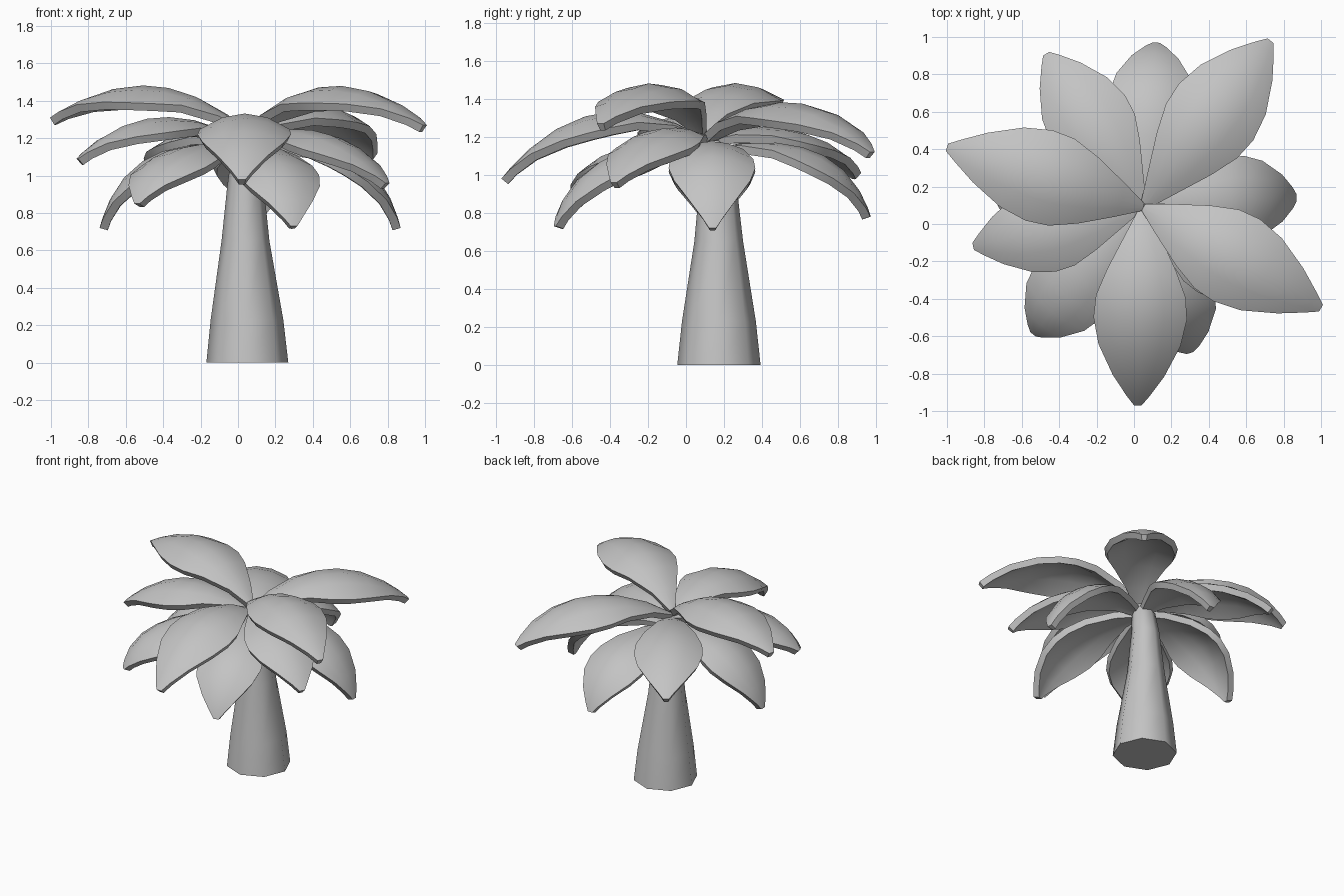
import bpy, bmesh, math
from mathutils import Vector

cube = bpy.data.objects.get("Cube")
if cube:
    bpy.data.objects.remove(cube, do_unlink=True)

grey = bpy.data.materials.new("plain_grey")
grey.use_nodes = True
colour = (0.55, 0.55, 0.55, 1)
grey.diffuse_color = colour
grey.node_tree.nodes["Principled BSDF"].inputs["Base Color"].default_value = colour


def finish(name, bm, thickness=0, angle=40):
    """Turn a bmesh into a smooth-shaded object, optionally thickened downwards."""
    mesh = bpy.data.meshes.new(name)
    bm.to_mesh(mesh)
    bm.free()
    mesh.materials.append(grey)
    obj = bpy.data.objects.new(name, mesh)
    bpy.context.collection.objects.link(obj)
    bpy.ops.object.select_all(action='DESELECT')
    obj.select_set(True)
    bpy.context.view_layer.objects.active = obj
    if thickness:
        mod = obj.modifiers.new("thickness", 'SOLIDIFY')
        mod.thickness = thickness
        mod.offset = -1
        bpy.ops.object.modifier_apply(modifier=mod.name)
    bpy.ops.object.shade_smooth_by_angle(angle=math.radians(angle))


def trunk(rings, sides=8):
    """Eight-sided tapering trunk through rings of (x, y, z, radius)."""
    bm = bmesh.new()
    loops = []
    for x, y, z, r in rings:
        loops.append([bm.verts.new((x + r * math.cos(a), y + r * math.sin(a), z))
                      for a in (math.tau * i / sides for i in range(sides))])
    for low, high in zip(loops, loops[1:]):
        for i in range(sides):
            j = (i + 1) % sides
            bm.faces.new((low[i], low[j], high[j], high[i]))
    bm.faces.new(loops[0][::-1])
    bm.faces.new(loops[-1])
    finish("trunk", bm, angle=50)


# Leaf outline: position along the leaf and half width there
OUTLINE = [(0, 0.02), (0.12, 0.09), (0.28, 0.18), (0.42, 0.235), (0.55, 0.245),
           (0.7, 0.215), (0.85, 0.135), (0.95, 0.06), (1, 0.02)]
ACROSS = [-1, -0.5, 0, 0.5, 1]


def leaf(name, base, tip, mid_z, bend, width):
    """Domed leaf on an arched spine; a higher bend droops more sharply at the tip."""
    base, tip = Vector(base), Vector(tip)
    control = base.lerp(tip, bend)
    control.z = 2 * mid_z - (base.z + tip.z) / 2
    flat = tip - base
    side = Vector((-flat.y, flat.x, 0)).normalized()
    bm = bmesh.new()
    rows = []
    for t, half in OUTLINE:
        inner, outer = base.lerp(control, t), control.lerp(tip, t)
        spine = inner.lerp(outer, t)
        up = (outer - inner).cross(side).normalized()
        row = []
        for s in ACROSS:
            off = s * half * width
            row.append(bm.verts.new(spine + side * off - up * 1.45 * off * off))
        rows.append(row)
    for a, b in zip(rows, rows[1:]):
        for i in range(len(ACROSS) - 1):
            bm.faces.new((a[i], b[i], b[i + 1], a[i + 1]))
    finish(name, bm, thickness=0.045)


trunk([(0.05, 0.173, 0, 0.219), (0.048, 0.173, 0.23, 0.194), (0.04, 0.172, 0.65, 0.128),
       (0.04, 0.168, 0.95, 0.097), (0.045, 0.155, 1.11, 0.08), (0.05, 0.135, 1.18, 0.04)])

# Each tier: base point, bend, width factor, then (tip, mid height) for every leaf
TIERS = {
    "top_leaf": ((0.05, 0.09, 1.23), 0.46, 1.03,
                 [((-1.0, 0.41, 1.31), 1.48), ((1.0, -0.45, 1.27), 1.48)]),
    "upper_leaf": ((0.05, 0.09, 1.2), 0.57, 1.02,
                   [((0.73, 0.98, 1.12), 1.38), ((0.02, -0.97, 0.98), 1.32)]),
    "middle_leaf": ((0.05, 0.1, 1.18), 0.58, 0.96,
                    [((-0.47, 0.91, 1.01), 1.24), ((-0.86, -0.12, 1.09), 1.31),
                     ((0.8, -0.38, 0.96), 1.23)]),
    "lower_leaf": ((0.05, 0.13, 1.14), 0.82, 0.93,
                   [((0.12, 0.97, 0.78), 1.12), ((-0.74, 0.14, 0.72), 1.1),
                    ((-0.54, -0.59, 0.85), 1.13), ((0.3, -0.69, 0.73), 1.09),
                    ((0.87, 0.14, 0.72), 1.12)]),
}
for tier, (base, bend, width, leaves) in TIERS.items():
    for n, (tip, mid_z) in enumerate(leaves, 1):
        leaf(f"{tier}_{n}", base, tip, mid_z, bend, width)
